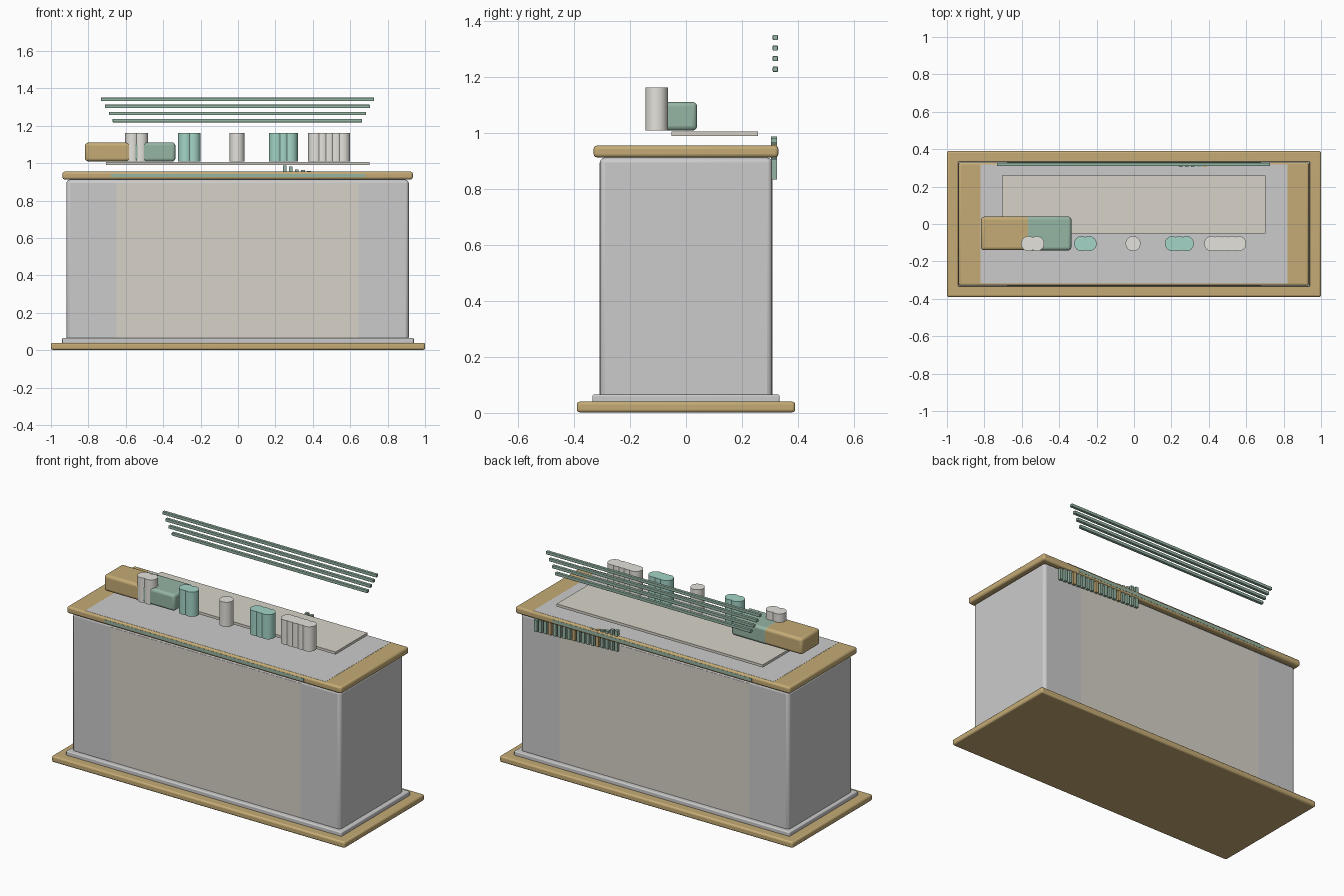
import bpy

if "Cube" in bpy.data.objects:
    bpy.data.objects.remove(bpy.data.objects["Cube"])


def material(name, rgb):
    m = bpy.data.materials.new(name)
    m.diffuse_color = (*rgb, 1)
    m.use_nodes = True
    m.node_tree.nodes["Principled BSDF"].inputs["Base Color"].default_value = m.diffuse_color
    return m


gold = material("gold", (0.56, 0.41, 0.18))
green = material("green", (0.30, 0.46, 0.37))
mint = material("mint", (0.37, 0.66, 0.57))
cream = material("cream", (0.68, 0.65, 0.58))
ivory = material("ivory", (0.78, 0.76, 0.71))


def box(name, x, y, z, mat=None, bevel=0.0):
    """Box from (min, max) ranges with an optional rounded edge."""
    bpy.ops.mesh.primitive_cube_add(
        size=1, location=[(a + b) / 2 for a, b in (x, y, z)])
    o = bpy.context.object
    o.name = name
    o.scale = [b - a for a, b in (x, y, z)]
    bpy.ops.object.transform_apply(location=False, rotation=False, scale=True)
    if mat:
        o.data.materials.append(mat)
    if bevel:
        m = o.modifiers.new("rounded", 'BEVEL')
        m.width, m.segments = bevel, 3
        bpy.ops.object.shade_smooth_by_angle()
    return o


# Base, plinth and cabinet body
box("base", (-1, 1), (-.39, .39), (0.002, .04), gold, .01)
box("plinth", (-.94, .94), (-.335, .335), (.035, .065), None, .006)
box("body", (-.917, .913), (-.308, .308), (.05, .912), None, .018)
for s in (-1, 1):
    y = s * .308
    box("body_panel", (-.65, .645), (y - .001, y + .001), (.066, .895), cream)

# Countertop with inlay and edge strips
box("countertop", (-.938, .935), (-.33, .33), (.913, .955), gold, .012)
box("top_inlay", (-.82, .82), (-.318, .318), (.95, .956))
for s in (-1, 1):
    y = s * .33
    box("edge_strip", (-.68, .68), (y - .001, y + .001), (.925, .943), green)

# Thin raised shelf
box("shelf", (-.705, .702), (-.052, .258), (.99, 1.006), cream)

# Two-tone block
box("block", (-.818, -.4), (-.14, .039), (1.01, 1.11), gold, .016)
box("block_end", (-.58, -.335), (-.141, .04), (1.009, 1.111), green, .016)

# Clusters of overlapping cylinders
clusters = [
    ((-.564, -.52), ivory), ((-.28, -.24), mint), ((-.005,), ivory),
    ((.205, .242, .28), mint), ((.415, .452, .488, .524, .56), ivory)]
for xs, mat in clusters:
    for x in xs:
        bpy.ops.mesh.primitive_cylinder_add(
            vertices=32, radius=.04, depth=.152, location=(x, -.105, 1.086))
        o = bpy.context.object
        o.name = "cylinder"
        o.data.materials.append(mat)
        bpy.ops.object.shade_smooth_by_angle()

# Four floating rods, longer towards the top
for i in range(4):
    z, h = 1.228 + i * .0378, .667 + i * .021
    box("rod", (-h - .003, h - .003), (.31, .328), (z - .009, z + .009), green, .002)

# Row of small upright bars behind the countertop, rising towards the middle
n = 18
for i in range(n):
    t = i / (n - 1)
    x = .80 - .55 * t
    low = .834 + .025 * t
    high = .905 + .07 * t + (.012 if i >= n - 2 else 0)
    box("upright_bar", (x - .01, x + .01), (.304, .325), (low, high),
        gold if i % 5 == 3 else green)
